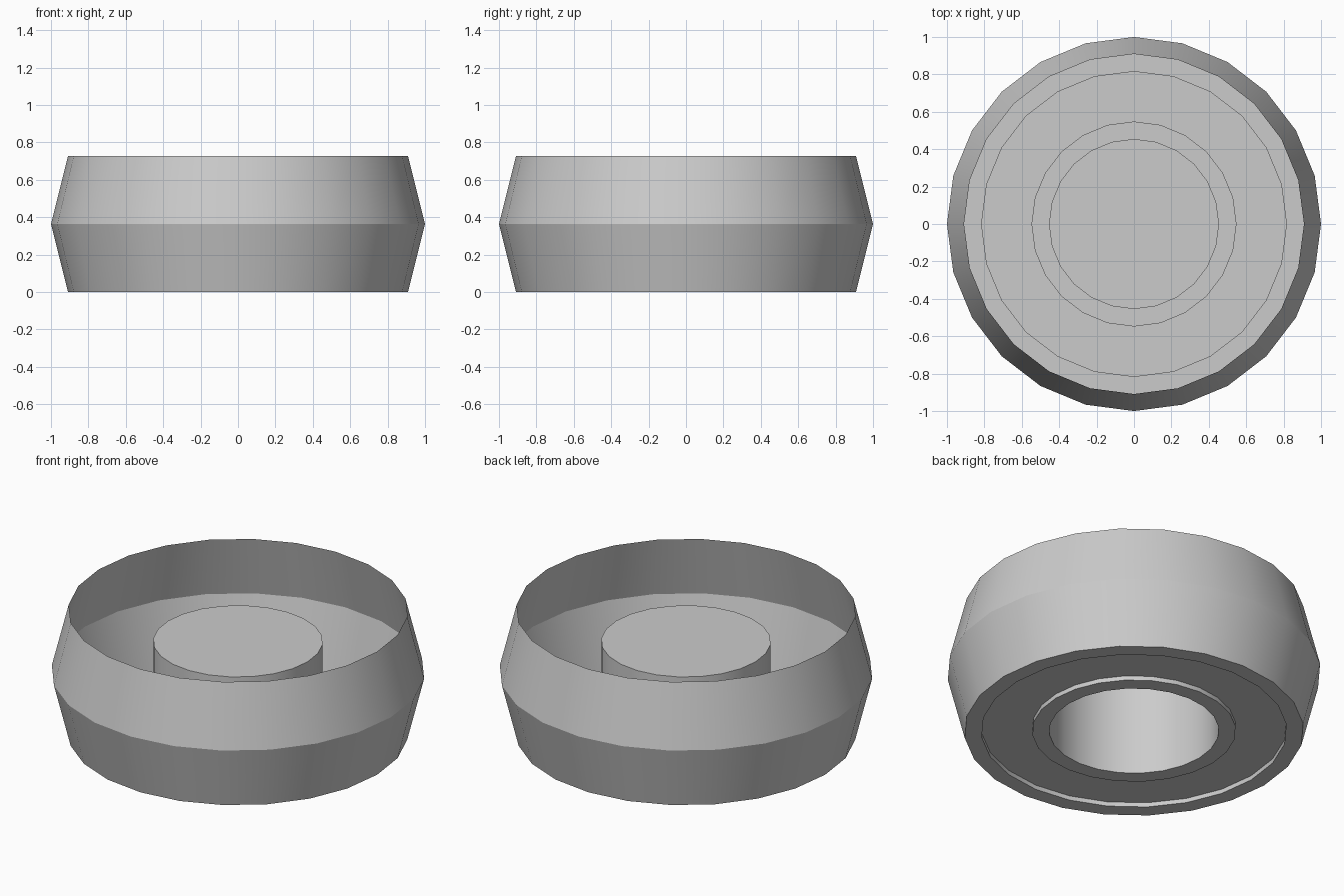
import bpy, bmesh, math

if "Cube" in bpy.data.objects:
    bpy.data.objects.remove(bpy.data.objects["Cube"])

SIDES = 24
# Half profile (radius, height): open rim, flared waist, foot, shallow groove, foot, centre post
PROFILE = [
    (0.909, 0.727), (1.0, 0.364), (0.909, 0.0),
    (0.818, 0.0), (0.818, 0.026), (0.5455, 0.026), (0.5455, 0.0),
    (0.4545, 0.0), (0.4545, 0.5455),
]


def revolve(name, profile, sides):
    """Spin a profile into a single-skin shell and cap its last ring."""
    bm = bmesh.new()
    rings = []
    for r, z in profile:
        rings.append([bm.verts.new((r * math.cos(2 * math.pi * i / sides),
                                    r * math.sin(2 * math.pi * i / sides), z))
                      for i in range(sides)])
    for a, b in zip(rings, rings[1:]):
        for i in range(sides):
            j = (i + 1) % sides
            bm.faces.new((b[i], b[j], a[j], a[i]))
    # Flat top of the post
    bm.faces.new(list(reversed(rings[-1])))
    bm.normal_update()
    mesh = bpy.data.meshes.new(name)
    bm.to_mesh(mesh)
    bm.free()
    obj = bpy.data.objects.new(name, mesh)
    bpy.context.collection.objects.link(obj)
    return obj


# Open bowl with a raised hollow post
bowl = revolve("bowl", PROFILE, SIDES)
bpy.context.view_layer.objects.active = bowl
bowl.select_set(True)
bpy.ops.object.shade_smooth_by_angle(angle=math.radians(20))
